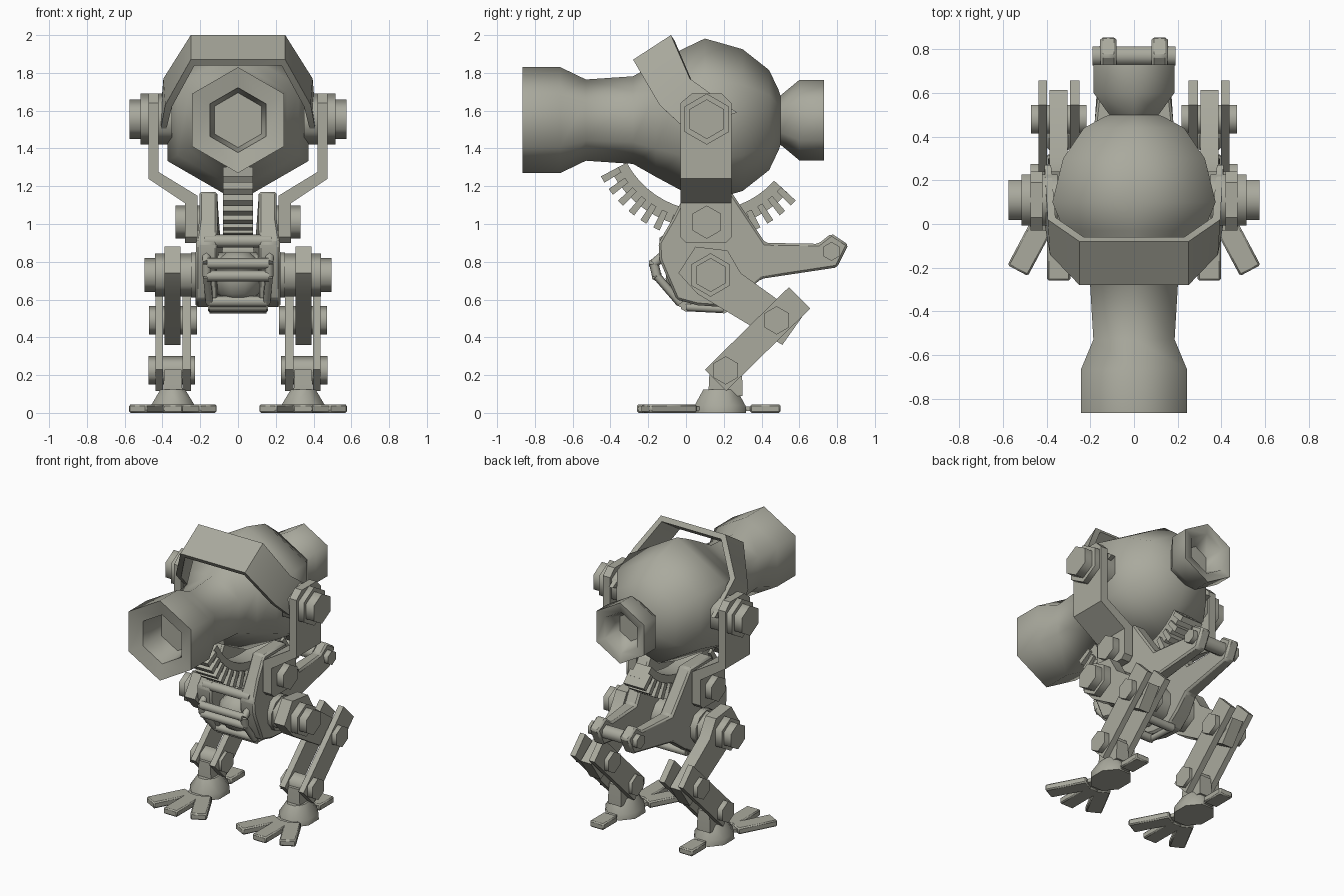
import bpy, bmesh, math
from mathutils import Vector

if "Cube" in bpy.data.objects:
    bpy.data.objects.remove(bpy.data.objects["Cube"])

mat = bpy.data.materials.new("warm grey metal")
mat.diffuse_color = (0.40, 0.40, 0.34, 1)
mat.use_nodes = True
mat.node_tree.nodes["Principled BSDF"].inputs["Base Color"].default_value = mat.diffuse_color


def build(name, lofts, mirror=False, smooth=62, bevel=0.0):
    """Each loft is a list of equal-length rings, skinned and capped."""
    bm = bmesh.new()
    for rings in lofts:
        vs = [[bm.verts.new(p) for p in r] for r in rings]
        n = len(vs[0])
        for a, b in zip(vs, vs[1:]):
            for i in range(n):
                j = (i + 1) % n
                bm.faces.new((a[i], a[j], b[j], b[i]))
        bm.faces.new(vs[0][::-1])
        bm.faces.new(vs[-1])
    bmesh.ops.recalc_face_normals(bm, faces=bm.faces)
    me = bpy.data.meshes.new(name)
    bm.to_mesh(me)
    bm.free()
    me.materials.append(mat)
    ob = bpy.data.objects.new(name, me)
    bpy.context.collection.objects.link(ob)
    bpy.ops.object.select_all(action='DESELECT')
    ob.select_set(True)
    bpy.context.view_layer.objects.active = ob
    bpy.ops.object.shade_smooth_by_angle(angle=math.radians(smooth))
    if bevel:
        m = ob.modifiers.new("bevel", 'BEVEL')
        m.width, m.segments = bevel, 1
    if mirror:
        ob.modifiers.new("mirror", 'MIRROR').use_mirror_merge = False
    return ob


def plate(pts, x0, x1):
    """Side outline (y, z) extruded from x0 to x1."""
    return [[(x, y, z) for y, z in pts] for x in (x0, x1)]


def ngon(y, z, r, n=6):
    a = [math.pi / 2 + 2 * math.pi * i / n for i in range(n)]
    return [(y + r * math.cos(t), z + r * math.sin(t)) for t in a]


def bolt(y, z, r, x0, x1, n=6):
    return plate(ngon(y, z, r, n), x0, x1)


def bar(a, b, r, n=6):
    """Straight n-sided rod between two points."""
    a, b = Vector(a), Vector(b)
    q = (b - a).to_track_quat('Z', 'Y')
    off = [q @ Vector((r * math.cos(t), r * math.sin(t), 0))
           for t in [2 * math.pi * (i + .5) / n for i in range(n)]]
    return [[a + o for o in off], [b + o for o in off]]


def strip(a, b, w, ext0, ext1):
    """Side outline of a straight link, lengthened past its two joints."""
    a, b = Vector(a), Vector(b)
    d = (b - a).normalized()
    s = Vector((-d.y, d.x)) * w
    a, b = a - d * ext0, b + d * ext1
    return [tuple(p) for p in (a + s, b + s, b - s, a - s)]


# Head: hexagonal loft along y, from the muzzle hole to the rear funnel hole
profile = [(-.67, .145), (-.84, .172), (-.865, .28), (-.665, .28), (-.53, .215),
           (-.28, .232), (-.16, .30), (-.03, .37), (.10, .432), (.30, .375),
           (.44, .265), (.49, .16), (.50, .13), (.60, .213), (.73, .213),
           (.72, .145), (.61, .10)]
build("head", [[[(r * math.cos(t), y, 1.55 + r * math.sin(t))
                 for t in [math.pi / 2 + math.pi / 3 * i for i in range(6)]]
                for y, r in profile]])

# Brow band wrapping over the head
front = [(.25, -.28, 1.87), (.385, -.14, 1.63), (.41, .0, 1.50)]
back = [(.25, -.08, 2.0), (.395, .02, 1.77), (.41, .27, 1.59)]
inset = [Vector((-.02, .02, -.03)), Vector((-.035, .01, -.01)), Vector((-.03, 0, 0))]
half = [[Vector(f), Vector(b), Vector(b) + i, Vector(f) + i]
        for f, b, i in zip(front, back, inset)]
left = [[Vector((-p.x, p.y, p.z)) for p in r] for r in half[::-1]]
build("brow_band", [left + half], smooth=40)

# Neck arms: bent straps from head pivot to pelvis
rows = [(.42, .475, 1.69, 1.69, .03, .19), (.42, .475, 1.64, 1.64, -.03, .24),
        (.42, .475, 1.275, 1.24, -.03, .24), (.215, .28, 1.15, 1.11, -.03, .24),
        (.215, .28, .93, .93, -.03, .24), (.215, .28, .90, .90, 0, .21)]
build("neck_arm", [[[(a, y0, za), (b, y0, zb), (b, y1, zb), (a, y1, za)]
                    for a, b, za, zb, y0, y1 in rows]], True, 30)
build("head_pivot", [bolt(.11, 1.555, .135, .35, .515),
                     bolt(.11, 1.555, .105, .515, .575)], True)
build("neck_pivot", [bolt(.11, 1.01, .088, .18, .33)], True)

# Toothed arc under the head, centred on the head pivot


def arc_ring(deg, r0, r1, w):
    c, s = math.cos(math.radians(deg)), math.sin(math.radians(deg))
    return [(x, .11 + r * c, 1.55 + r * s)
            for x, r in ((-w, r0), (w, r0), (w, r1), (-w, r1))]


arc = [[arc_ring(208 + 110 * i / 16, .48, .575, .06) for i in range(17)]]
teeth = [[arc_ring(208 + 7.1 * i, .53, .635, .08),
          arc_ring(211.4 + 7.1 * i, .53, .635, .08)] for i in range(16)]
build("tilt_arc", arc + teeth, smooth=30)

# Pelvis side plates, narrowing into a rear fork
outline = [(0, 1.17), (-.07, 1.03), (-.145, .90), (-.14, .81), (-.05, .60),
           (.06, .57), (.20, .56), (.30, .63), (.40, .71), (.80, .77), (.86, .89),
           (.77, .95), (.70, .895), (.42, .90), (.30, 1.08), (.24, 1.17)]


def inward(y):
    return -.05 * max(0, min(1, (y - .25) / .45))


build("pelvis_plate", [[[(x + inward(y) + (.02 if x > .15 and z < .95 and y < .4 else 0)
                          - (.02 if x < .15 and y < .6 else 0), y, z)
                         for y, z in outline] for x in (.13, .205)]], True, 30, .012)
build("fork_roller", [bolt(.77, .855, .05, -.19, .19)])
build("pelvis_axle", [bolt(.13, .73, .12, -.25, .25, 10)])

# Belly core: faceted ball between the plates
build("belly_core", [[[(r * math.cos(t), .03 + r * math.sin(t), z)
                       for t in [math.pi / 5 * i for i in range(10)]]
                      for z, r in [(.59, .05), (.63, .11), (.71, .145),
                                   (.79, .13), (.85, .06)]]])

# Belly cage rods
cage = [bar((-.18, -.11, .91), (.18, -.11, .91), .035),
        bar((-.165, -.17, .79), (.165, -.17, .79), .03),
        bar((-.165, -.155, .725), (.165, -.155, .725), .03),
        bar((-.15, -.03, .59), (.15, -.03, .59), .03),
        bar((-.15, .0, .565), (.15, .0, .565), .03),
        bar((-.15, .20, .555), (.15, .20, .555), .03)]
for s in (-1, 1):
    cage += [bar((s * .17, -.10, .85), (s * .165, -.17, .79), .025),
             bar((s * .165, -.17, .79), (s * .165, -.155, .725), .025),
             bar((s * .165, -.155, .725), (s * .15, -.03, .58), .022),
             bar((s * .14, .0, .56), (s * .14, .20, .55), .022)]
build("belly_cage", cage)

# Legs
HIP, KNEE, ANKLE = (.13, .73), (.48, .49), (.21, .225)
build("hip_joint", [bolt(*HIP, .115, .22, .44), bolt(*HIP, .09, .44, .495)], True)
thigh = [(-.04, .74), (.05, .88), (.22, .86), (.29, .74), (.614, .507),
         (.51, .36), (.06, .63)]
build("thigh", [plate(thigh, .305, .388)], True, 30)
shin = strip(KNEE, ANKLE, .08, .17, .075)
build("shin", [plate(shin, .25, .293), plate(shin, .398, .438)], True, 30)
build("knee_bolt", [bolt(*KNEE, .075, .218, .472)], True)
build("ankle_bolt", [bolt(*ANKLE, .075, .228, .475)], True)

# Feet
post = [(.345, .05, .09, .09), (.345, .05, .09, .13), (.345, .045, .085, .23)]
build("ankle_post", [[[(c - w, .21 - d, z), (c + w, .21 - d, z),
                       (c + w, .21 + d, z), (c - w, .21 + d, z)]
                      for c, w, d, z in post]], True, 30)
sole = [(.125, .15, 0), (.125, .145, .04), (.07, .095, .125)]
build("foot_base", [[[(.345 + w * math.cos(t), .18 + d * math.sin(t), z)
                      for t in [math.pi / 4 * (i + .5) for i in range(8)]]
                     for w, d, z in sole]], True, 50)


def toe(deg, r0, r1, w, z0, z1):
    """Flat slab pointing outward from the foot centre."""
    t = math.radians(deg)
    d, s = Vector((math.sin(t), -math.cos(t), 0)), Vector((math.cos(t), math.sin(t), 0))
    c = Vector((.345, .14, 0))
    return [[c + d * r + s * k + Vector((0, 0, z))
             for r, k in ((r0, -w), (r1, -w), (r1, w), (r0, w))] for z in (z0, z1)]


toes = [toe(a, .12, .40, .053, 0, .045) for a in (-28, 0, 28)]
toes.append(toe(180, .20, .36, .053, 0, .045))
build("toes", toes, True, 30, .008)
build("toe_joints", [toe(a, .05, .22, .03, .01, .035) for a in (-28, 0, 28, 180)], True, 30)
